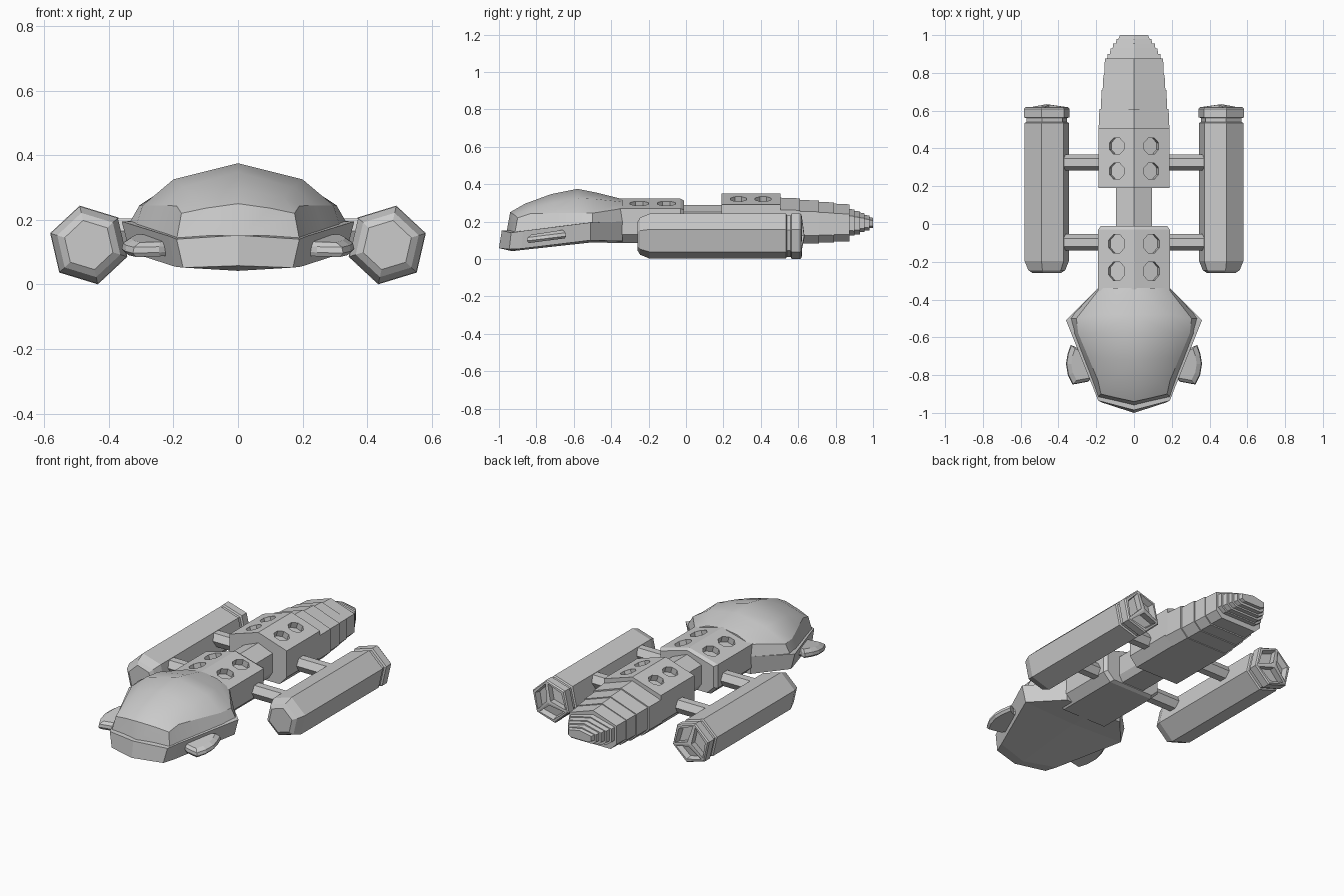
import bpy, bmesh
from math import cos, sin, radians, atan2
from mathutils import Matrix, Vector

if "Cube" in bpy.data.objects:
    bpy.data.objects.remove(bpy.data.objects["Cube"])


def finish(name, bm, mirror=True):
    """Mirror the half mesh across x = 0 and make it an object."""
    if mirror:
        bmesh.ops.mirror(bm, geom=bm.verts[:] + bm.edges[:] + bm.faces[:],
                         axis='X', merge_dist=0.0005)
        bmesh.ops.remove_doubles(bm, verts=bm.verts, dist=0.0002)
    bmesh.ops.recalc_face_normals(bm, faces=bm.faces)
    me = bpy.data.meshes.new(name)
    bm.to_mesh(me)
    bm.free()
    ob = bpy.data.objects.new(name, me)
    bpy.context.collection.objects.link(ob)
    return ob


def skin(bm, rings, closed=False, caps=(True, True)):
    """Bridge consecutive rings of points; returns the vertex rings."""
    vr = [[bm.verts.new(p) for p in r] for r in rings]
    n = len(vr[0])
    for a, b in zip(vr, vr[1:]):
        for i in range(n if closed else n - 1):
            j = (i + 1) % n
            bm.faces.new((a[i], a[j], b[j], b[i]))
    for use, r in zip(caps, (vr[0], vr[-1])):
        if use:
            bm.faces.new(r)
    return vr


def half_loft(name, rings):
    bm = bmesh.new()
    skin(bm, rings)
    return finish(name, bm)


def hull_ring(y, w, top, eave, bottom):
    """Half section: pitched roof, upright side, chamfered flat belly."""
    low = bottom + (eave - bottom) * 0.25
    return [(0, y, top), (w, y, eave), (w, y, low), (w * 0.75, y, bottom), (0, y, bottom)]


# Head: upper dome (centre is pushed forward at the nose to form a chevron)
dome = half_loft("head_dome", [
    [(0, -.34, .32), (.10, -.34, .305), (.18, -.34, .27), (.19, -.34, .2), (0, -.34, .16)],
    [(0, -.48, .355), (.19, -.48, .32), (.305, -.50, .245), (.342, -.50, .18), (0, -.5, .15)],
    [(0, -.58, .375), (.20, -.58, .325), (.295, -.58, .245), (.318, -.58, .175), (0, -.58, .15)],
    [(0, -.72, .347), (.17, -.71, .302), (.24, -.71, .245), (.268, -.71, .16), (0, -.72, .14)],
    [(0, -.86, .296), (.14, -.84, .27), (.19, -.83, .243), (.22, -.83, .148), (0, -.86, .13)],
    [(0, -.94, .25), (.10, -.918, .236), (.175, -.90, .22), (.19, -.915, .14), (0, -.96, .14)],
])
bpy.ops.object.select_all(action='DESELECT')
dome.select_set(True)
bpy.context.view_layer.objects.active = dome
bpy.ops.object.shade_smooth_by_angle(angle=radians(28))

# Head: lower jaw
half_loft("head_jaw", [
    [(0, -.985, .152), (.19, -.935, .14), (.17, -.945, .052), (0, -1.0, .058)],
    [(0, -.93, .15), (.215, -.87, .15), (.195, -.88, .055), (0, -.93, .042)],
    [(0, -.51, .2), (.36, -.51, .195), (.335, -.51, .10), (0, -.51, .088)],
    [(0, -.34, .2), (.19, -.34, .2), (.185, -.34, .095), (0, -.34, .088)],
])

# Cheek fins: flat crescents drooping towards the front
plan = [(.20, -.62), (.30, -.655), (.335, -.64), (.352, -.69), (.36, -.74),
        (.350, -.80), (.325, -.85), (.245, -.835), (.20, -.80)]
bm = bmesh.new()
fin_rings = []
for s, h in ((.92, 0), (1, .012), (.97, .03), (.80, .045)):
    fin_rings.append([(.22 + (x - .22) * s, -.74 + (y + .74) * s,
                       .085 + h + (y + .85) * .12) for x, y in plan])
skin(bm, fin_rings, closed=True)
finish("cheek_fins", bm)

# Hull blocks and the narrow spine between them
neck = half_loft("neck_block", [hull_ring(-.42, .19, .322, .27, .085),
                                hull_ring(-.03, .19, .322, .27, .085),
                                hull_ring(-.01, .175, .312, .262, .095)])
half_loft("spine", [hull_ring(-.06, .095, .288, .25, .10),
                    hull_ring(.24, .095, .288, .25, .10)])
rear = half_loft("rear_block", [hull_ring(.19, .188, .35, .29, .08),
                                hull_ring(.505, .188, .35, .29, .08)])

# Stepped tail: y start, y end, half widths, ridge, belly
steps = [(.49, .61, .188, .183, .328, .078), (.61, .71, .175, .172, .316, .082),
         (.71, .79, .166, .162, .306, .087), (.79, .875, .158, .154, .296, .094),
         (.875, .90, .142, .14, .268, .125), (.90, .93, .128, .124, .258, .132),
         (.93, .955, .113, .11, .248, .143), (.955, .98, .096, .092, .236, .152),
         (.98, 1.0, .082, .075, .224, .166)]
rings = []
for y0, y1, w0, w1, top, bot in steps:
    eave = top - (top - bot) * .26
    rings += [hull_ring(y0, w0, top, eave, bot), hull_ring(y1, w1, top - .004, eave - .003, bot)]
half_loft("stepped_tail", rings)


# Recessed roof hatches, cut square to the roof slope
def hatches(block, ys, ridge, drop, w, radius, spin, stretch):
    bm = bmesh.new()
    slope = atan2(drop, w)
    for side in (-1, 1):
        for y in ys:
            x = .092
            m = (Matrix.Translation(Vector((side * x, y, ridge - drop * x / w)))
                 @ Matrix.Rotation(side * slope, 4, 'Y')
                 @ Matrix.Diagonal((1, stretch, 1, 1))
                 @ Matrix.Rotation(spin, 4, 'Z'))
            bmesh.ops.create_cone(bm, cap_ends=True, segments=8, radius1=radius,
                                  radius2=radius, depth=.07, matrix=m)
    cutter = finish(block.name + "_hatch_cutter", bm, mirror=False)
    cutter.hide_render = True
    cutter.hide_set(True)
    mod = block.modifiers.new("hatches", 'BOOLEAN')
    mod.operation = 'DIFFERENCE'
    mod.solver = 'EXACT'
    mod.object = cutter


hatches(neck, (-.105, -.25), .322, .052, .19, .047, radians(22.5), 1.12)
hatches(rear, (.28, .412), .35, .06, .188, .044, radians(22.5), 1.05)

# Engine pods: tilted hexagonal tubes with a grooved collar at the back
CX, CZ = .462, .122


def hexagon(y, r, dy=0):
    return [(CX + r * cos(radians(77 + 60 * i)), y + (dy if i % 2 else 0),
             CZ + r * sin(radians(77 + 60 * i))) for i in range(6)]


bm = bmesh.new()
vr = skin(bm, [hexagon(y, r) for y, r in (
    (-.26, .078), (-.245, .102), (-.195, .123), (.535, .123), (.54, .113),
    (.56, .113), (.565, .125))] + [hexagon(.61, .125), hexagon(.618, .118)],
    closed=True, caps=(True, False))
end = vr[-1]
tip = bm.verts.new((CX, .634, CZ))
panels = [bm.faces.new((tip, end[i], end[i + 1], end[(i + 2) % 6])) for i in (0, 2, 4)]
bmesh.ops.recalc_face_normals(bm, faces=bm.faces)
# three recessed exhaust openings
bmesh.ops.inset_individual(bm, faces=panels, thickness=.016, depth=0)
bmesh.ops.inset_individual(bm, faces=panels, thickness=.004, depth=-.035)
finish("engine_pods", bm)

# Struts joining the pods to the hull
bm = bmesh.new()
for y in (-.097, .325):
    ring = lambda x: [(x, y + .043 * cos(radians(60 * i)), .165 + .045 * sin(radians(60 * i)))
                      for i in range(6)]
    skin(bm, [ring(.08), ring(.39)], closed=True)
finish("pod_struts", bm)
